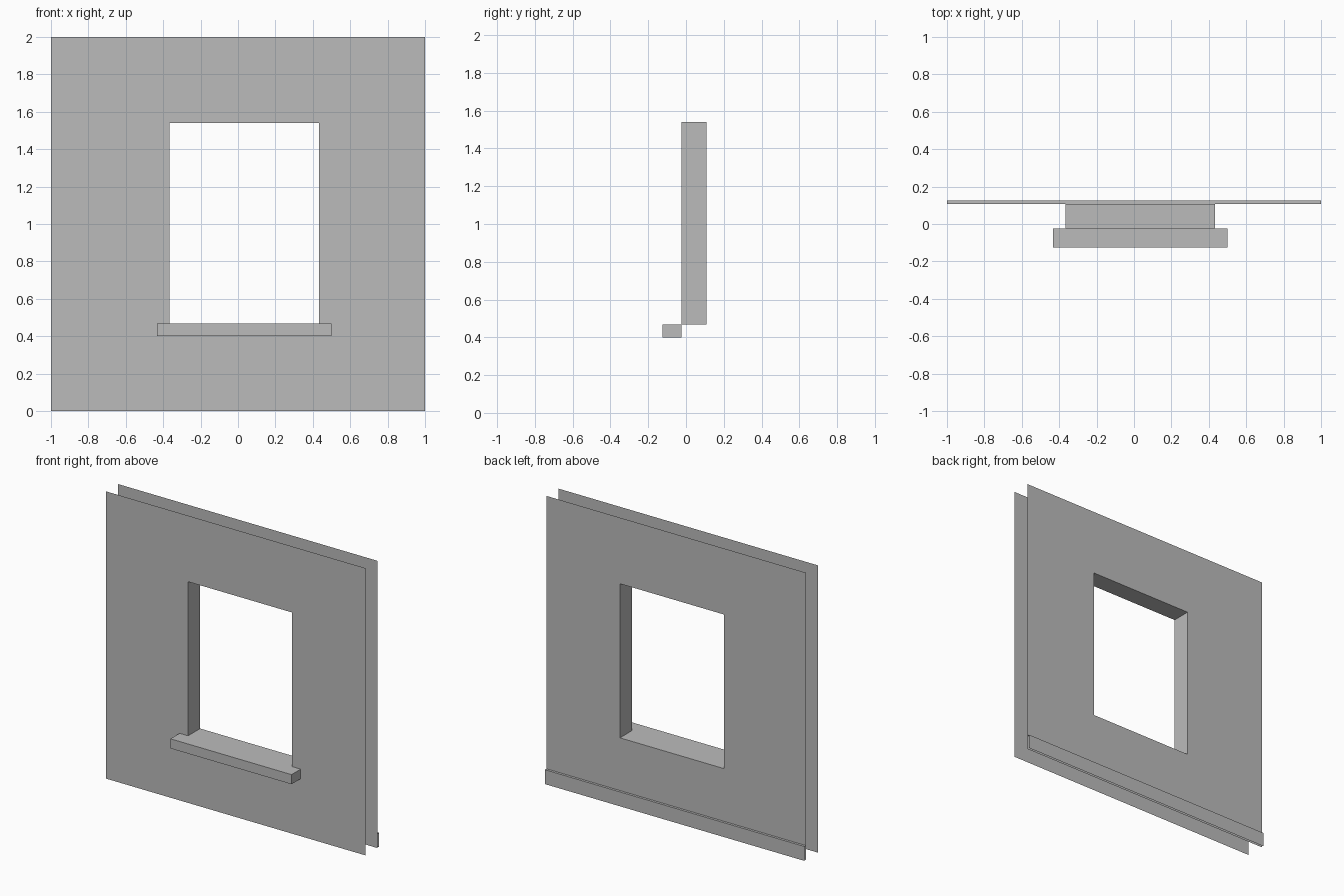
import bpy
import bmesh
from mathutils import Vector

cube = bpy.data.objects.get("Cube")
if cube:
    bpy.data.objects.remove(cube, do_unlink=True)

# Key measurements
FRONT_Y, BACK_Y = -0.025, 0.108
LEFT, RIGHT, BOTTOM, TOP = -0.367, 0.433, 0.467, 1.54

grey = bpy.data.materials.new("plain grey")
grey.use_nodes = True
colour = (0.5, 0.5, 0.5, 1)
grey.diffuse_color = colour
grey.node_tree.nodes["Principled BSDF"].inputs["Base Color"].default_value = colour


def finish(name, bm):
    mesh = bpy.data.meshes.new(name)
    bm.to_mesh(mesh)
    bm.free()
    mesh.materials.append(grey)
    obj = bpy.data.objects.new(name, mesh)
    bpy.context.collection.objects.link(obj)
    return obj


def box(name, low, high, open_sides=()):
    """Box between two corners, without the faces that point along open_sides."""
    low, high = Vector(low), Vector(high)
    bm = bmesh.new()
    bmesh.ops.create_cube(bm, size=1)
    bmesh.ops.scale(bm, vec=high - low, verts=bm.verts)
    bmesh.ops.translate(bm, vec=(low + high) / 2, verts=bm.verts)
    bm.normal_update()
    gone = [f for f in bm.faces if any(f.normal.dot(Vector(s)) > 0.9 for s in open_sides)]
    bmesh.ops.delete(bm, geom=gone, context='FACES')
    return finish(name, bm)


def wall_panel(name, y, flip):
    """Thin square sheet with the window opening left out."""
    xs, zs = (-1, LEFT, RIGHT, 1), (0, BOTTOM, TOP, 2)
    bm = bmesh.new()
    grid = [[bm.verts.new((x, y, z)) for z in zs] for x in xs]
    for i in range(3):
        for j in range(3):
            if (i, j) != (1, 1):
                bm.faces.new((grid[i][j], grid[i + 1][j],
                              grid[i + 1][j + 1], grid[i][j + 1]))
    if flip:
        bmesh.ops.reverse_faces(bm, faces=bm.faces)
    bmesh.ops.dissolve_limit(bm, angle_limit=0.01, verts=bm.verts, edges=bm.edges)
    return finish(name, bm)


# Outer and inner wall sheets
wall_panel("outer_wall", FRONT_Y, False)
wall_panel("inner_wall", BACK_Y, True)

# Lining of the opening, facing inwards
lining = box("window_reveal", (LEFT, FRONT_Y, BOTTOM), (RIGHT, BACK_Y, TOP),
             [(0, 1, 0), (0, -1, 0)])
lining.data.flip_normals()

# Sill under the opening on the outside
box("window_sill", (-0.433, -0.125, 0.4), (0.5, FRONT_Y, BOTTOM), [(0, 1, 0)])

# Skirting on the inside: only a top and a face
box("skirting_board", (-1, BACK_Y, 0), (1, 0.125, 0.1),
    [(1, 0, 0), (-1, 0, 0), (0, 0, -1), (0, -1, 0)])
